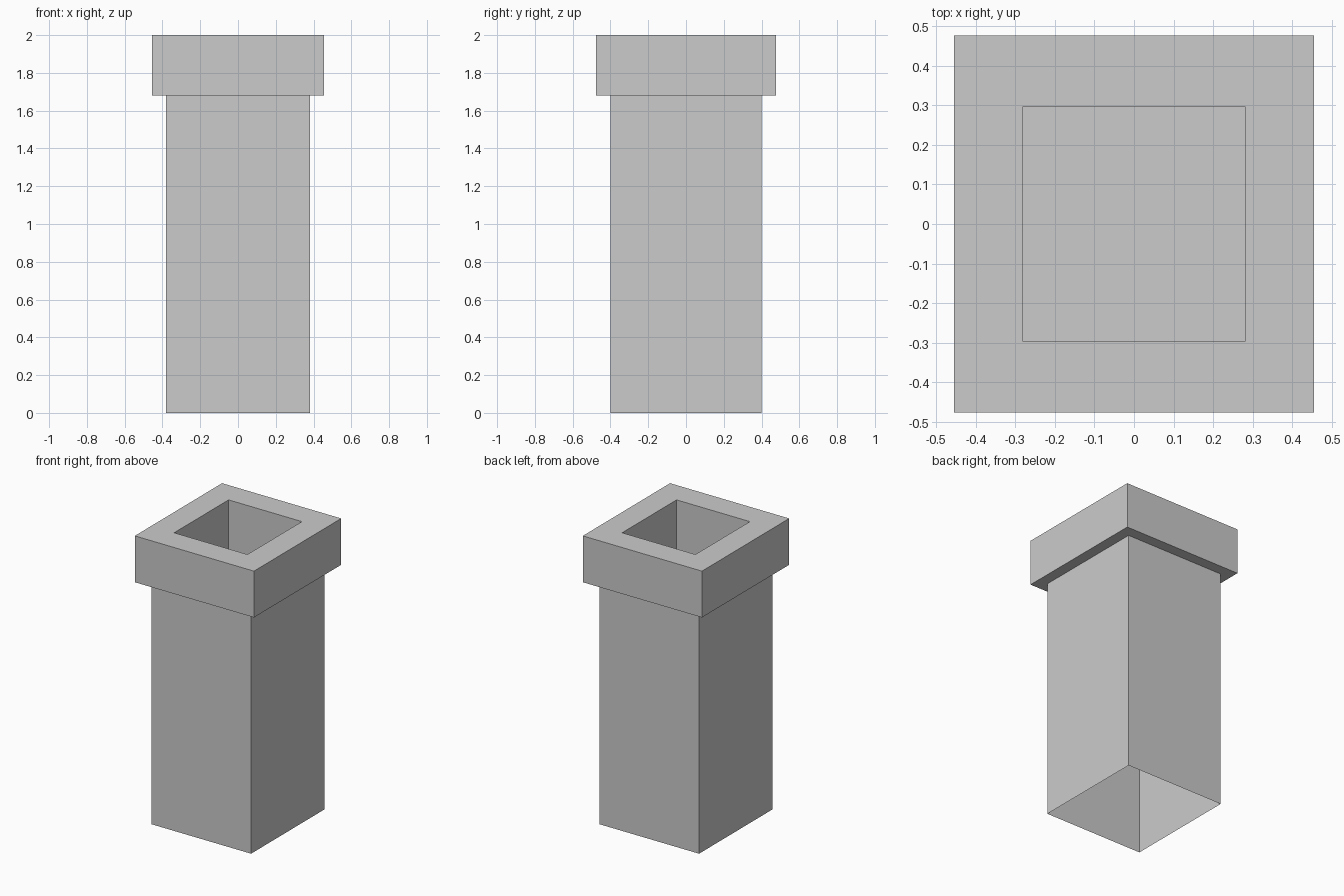
import bpy
import bmesh

if "Cube" in bpy.data.objects:
    bpy.data.objects.remove(bpy.data.objects["Cube"])

# Rectangular rings (half width x, half depth y, z), from the open foot to the flue floor
RINGS = [
    (0.38, 0.40, 0.0),      # foot of shaft, open underneath
    (0.38, 0.40, 1.68),     # top of shaft
    (0.455, 0.476, 1.68),   # cap underside
    (0.455, 0.476, 2.0),    # cap top
    (0.28, 0.297, 2.0),     # flue mouth
    (0.28, 0.297, 1.5),     # flue floor
]


def add_ring(bm, hx, hy, z):
    return [bm.verts.new((sx * hx, sy * hy, z))
            for sx, sy in ((-1, -1), (1, -1), (1, 1), (-1, 1))]


bm = bmesh.new()
rings = [add_ring(bm, *r) for r in RINGS]

# Walls between neighbouring rings
for low, high in zip(rings, rings[1:]):
    for i in range(4):
        j = (i + 1) % 4
        bm.faces.new((low[i], low[j], high[j], high[i]))

# Floor of the flue
bm.faces.new(rings[-1])

mesh = bpy.data.meshes.new("chimney")
bm.to_mesh(mesh)
bm.free()
chimney = bpy.data.objects.new("chimney", mesh)
bpy.context.collection.objects.link(chimney)
